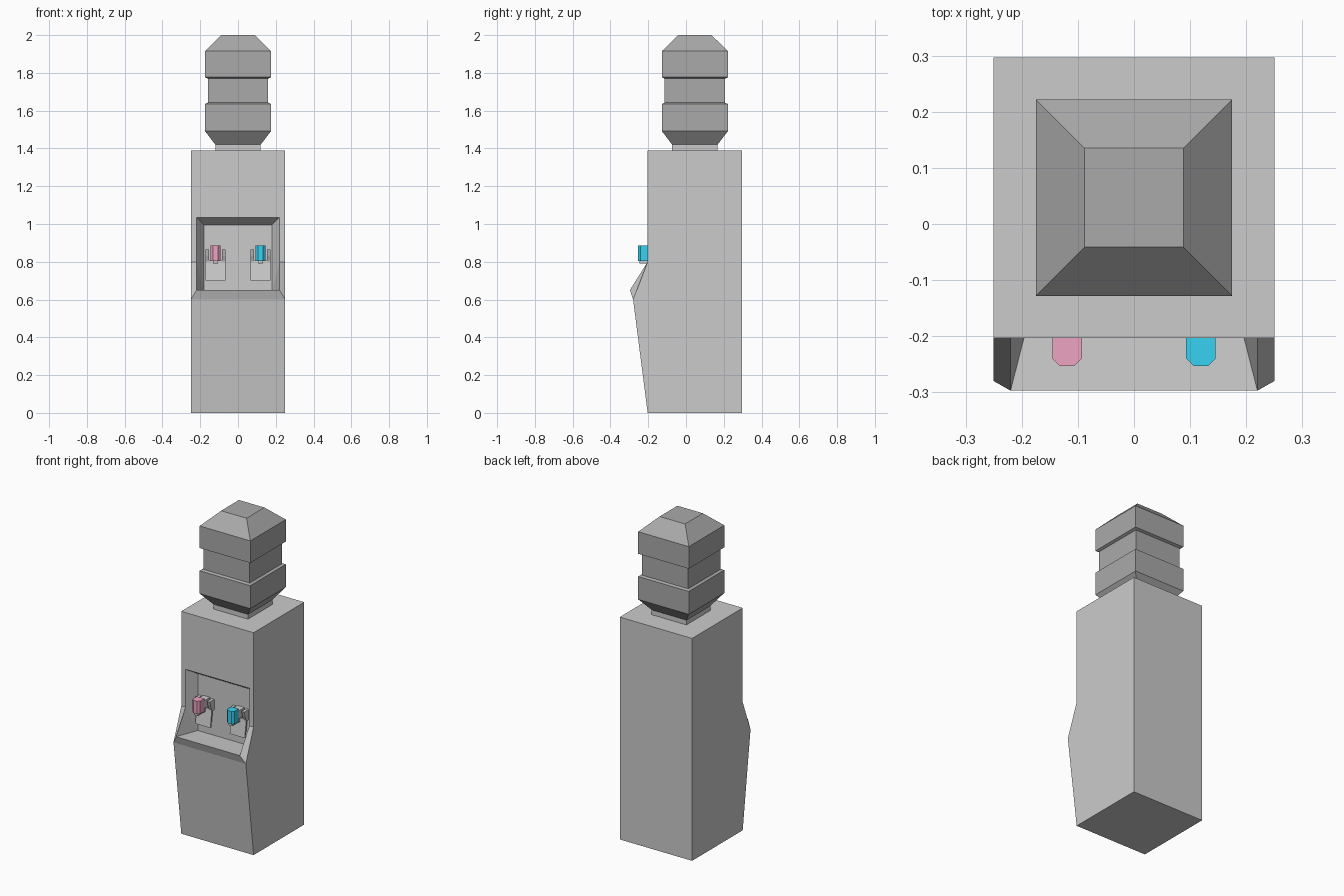
import bpy
import bmesh

if "Cube" in bpy.data.objects:
    bpy.data.objects.remove(bpy.data.objects["Cube"])


def material(name, rgb):
    m = bpy.data.materials.new(name)
    m.diffuse_color = (*rgb, 1)
    m.use_nodes = True
    m.node_tree.nodes["Principled BSDF"].inputs["Base Color"].default_value = m.diffuse_color
    return m


def make(name, verts, faces, mat=None):
    me = bpy.data.meshes.new(name)
    bm = bmesh.new()
    vs = [bm.verts.new(v) for v in verts]
    for f in faces:
        bm.faces.new([vs[i] for i in f])
    bmesh.ops.recalc_face_normals(bm, faces=bm.faces)
    bm.to_mesh(me)
    bm.free()
    ob = bpy.data.objects.new(name, me)
    bpy.context.collection.objects.link(ob)
    if mat:
        me.materials.append(mat)
    return ob


def loft(name, rings, mat=None):
    """Skin a stack of equal-length rings and cap both ends."""
    n = len(rings[0])
    faces = [list(range(n)), [(len(rings) - 1) * n + i for i in range(n)]]
    for r in range(len(rings) - 1):
        for i in range(n):
            j = (i + 1) % n
            faces.append([r * n + i, r * n + j, (r + 1) * n + j, (r + 1) * n + i])
    return make(name, [v for ring in rings for v in ring], faces, mat)


def square(h, z, cy=0.047):
    return [(-h, cy - h, z), (h, cy - h, z), (h, cy + h, z), (-h, cy + h, z)]


def side_prism(name, profile, x0, x1, mat=None):
    return loft(name, [[(x, y, z) for y, z in profile] for x in (x0, x1)], mat)


dark = material("dark_grey", (0.4, 0.4, 0.4))
pink = material("hot_pink", (0.85, 0.37, 0.54))
blue = material("cold_blue", (0.04, 0.65, 0.88))

# Cabinet with bulging front and tapered recess: right half, then mirrored
half = [(.25, .297, 0), (.25, -.203, 0), (.25, -.28, .6), (.25, -.203, .8),
        (.25, -.203, 1.39), (.25, .297, 1.39),
        (.22, -.297, .65), (.22, -.203, .8), (.22, -.203, 1.035),
        (.18, -.14, .64), (.18, -.14, .995)]
n = len(half)
side_faces = [[0, 1, 2, 3, 4, 5], [2, 6, 7, 3], [3, 7, 8, 4], [6, 9, 7], [7, 9, 10, 8]]
faces = side_faces + [[i + n for i in f] for f in side_faces]
# Strips crossing the middle: front, lip, floor, back wall, ceiling, top, back, base
loop = [0, 1, 2, 6, 9, 10, 8, 4, 5, 0]
faces += [[a, b, b + n, a + n] for a, b in zip(loop, loop[1:])]
make("cabinet", half + [(-x, y, z) for x, y, z in half], faces)

# Collar and square-section bottle
loft("bottle_collar", [square(.12, 1.39), square(.12, 1.42)])
loft("bottle", [square(h, z) for h, z in [
    (.12, 1.42), (.175, 1.492), (.175, 1.635), (.16, 1.642), (.16, 1.77),
    (.175, 1.777), (.175, 1.915), (.088, 2.0)]], dark)

# Two taps
for label, cx, mat in (("hot", -.119, pink), ("cold", .119, blue)):
    # Coloured handle with chamfered front corners
    outline = [(-.026, -.2), (-.026, -.24), (-.013, -.253),
               (.013, -.253), (.026, -.24), (.026, -.2)]
    loft(label + "_handle",
         [[(cx + x, y, z) for x, y in outline] for z in (.805, .885)], mat)
    # Tap body on the recess wall, with spout below the handle
    side_prism(label + "_tap_body",
               [(-.14, .82), (-.2, .82), (-.2, .87), (-.14, .87)], cx - .024, cx + .024)
    side_prism(label + "_spout",
               [(-.17, .84), (-.17, .79), (-.245, .79), (-.245, .81), (-.2, .84)],
               cx - .014, cx + .014)
    # Tilted push paddle and its two cheeks
    side_prism(label + "_paddle",
               [(-.152, .81), (-.162, .81), (-.178, .7), (-.168, .7)], cx - .052, cx + .052)
    for s in (-1, 1):
        side_prism(label + "_cheek",
                   [(-.14, .865), (-.185, .865), (-.175, .83), (-.162, .8), (-.14, .8)],
                   cx + s * .034, cx + s * .053)
